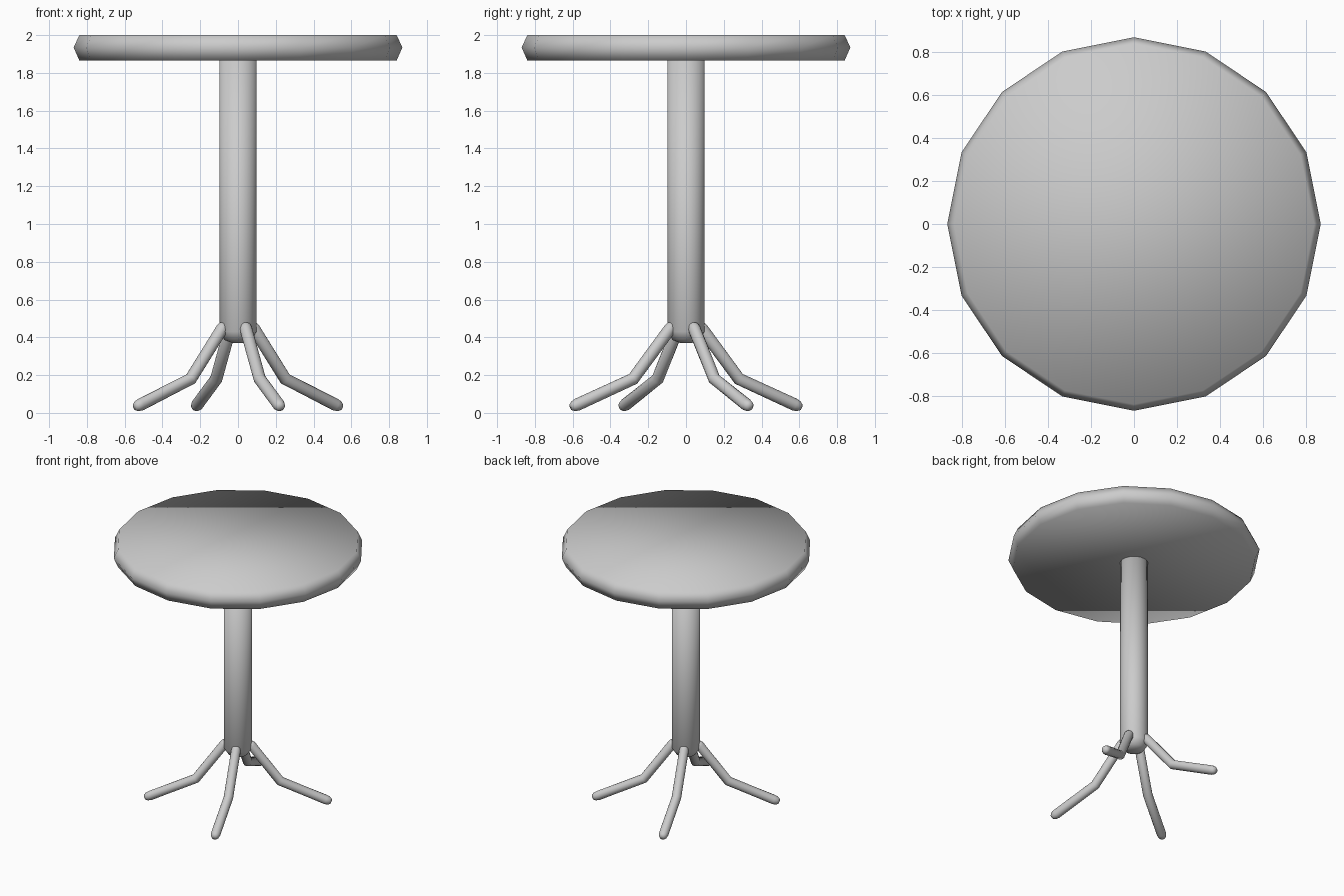
import bpy, bmesh
from math import cos, sin, tau
from mathutils import Vector

cube = bpy.data.objects.get("Cube")
if cube:
    bpy.data.objects.remove(cube)

grey = bpy.data.materials.new("plain grey")
grey.use_nodes = True
colour = (0.6, 0.6, 0.6, 1)
grey.diffuse_color = colour
grey.node_tree.nodes["Principled BSDF"].inputs["Base Color"].default_value = colour


def tube(name, path, radii, sides):
    """Sweep a round section along a path, with a radius at each point."""
    points = [Vector(p) for p in path]
    bm = bmesh.new()
    rings = []
    for i, (point, radius) in enumerate(zip(points, radii)):
        before = points[max(i - 1, 0)]
        after = points[min(i + 1, len(points) - 1)]
        tangent = ((point - before).normalized() + (after - point).normalized()).normalized()
        u = Vector((1, 0, 0))
        u = (u - tangent * u.dot(tangent)).normalized()
        v = tangent.cross(u)
        rings.append([bm.verts.new(point + radius * (u * cos(tau * k / sides) + v * sin(tau * k / sides)))
                      for k in range(sides)])
    for a, b in zip(rings, rings[1:]):
        for k in range(sides):
            n = (k + 1) % sides
            bm.faces.new((a[k], a[n], b[n], b[k]))
    bm.faces.new(rings[0][::-1])
    bm.faces.new(rings[-1])
    for face in bm.faces:
        face.smooth = True
    bmesh.ops.recalc_face_normals(bm, faces=bm.faces)
    mesh = bpy.data.meshes.new(name)
    bm.to_mesh(mesh)
    bm.free()
    mesh.materials.append(grey)
    obj = bpy.data.objects.new(name, mesh)
    bpy.context.collection.objects.link(obj)
    return obj


# Sixteen-sided top with a pointed rim
tube("table_top", [(0, 0, 1.865), (0, 0, 1.935), (0, 0, 2)], [0.84, 0.87, 0.84], 16)

# Column with a rounded foot
tube("column", [(0, 0, 0.37), (0, 0, 0.385), (0, 0, 0.43), (0, 0, 1.88)],
     [0.03, 0.07, 0.098, 0.098], 32)

# Bent legs with blunt rounded ends, in two opposite pairs
radius = 0.033
ends = [0.5 * radius, 0.85 * radius, radius]
front = [(0.036, -0.07, 0.472), (0.038, -0.075, 0.463), (0.042, -0.085, 0.445),
         (0.115, -0.28, 0.18), (0.215, -0.575, 0.044), (0.222, -0.596, 0.035), (0.226, -0.61, 0.029)]
side = [(0.07, 0.036, 0.472), (0.075, 0.038, 0.463), (0.085, 0.044, 0.445),
        (0.25, 0.15, 0.18), (0.515, 0.32, 0.044), (0.535, 0.333, 0.035), (0.547, 0.34, 0.029)]
for name, path in (("front_leg", front), ("left_leg", side)):
    tube(name, path, ends + [radius] + ends[::-1], 16)
for name, path in (("back_leg", front), ("right_leg", side)):
    tube(name, [(-x, -y, z) for x, y, z in path], ends + [radius] + ends[::-1], 16)
